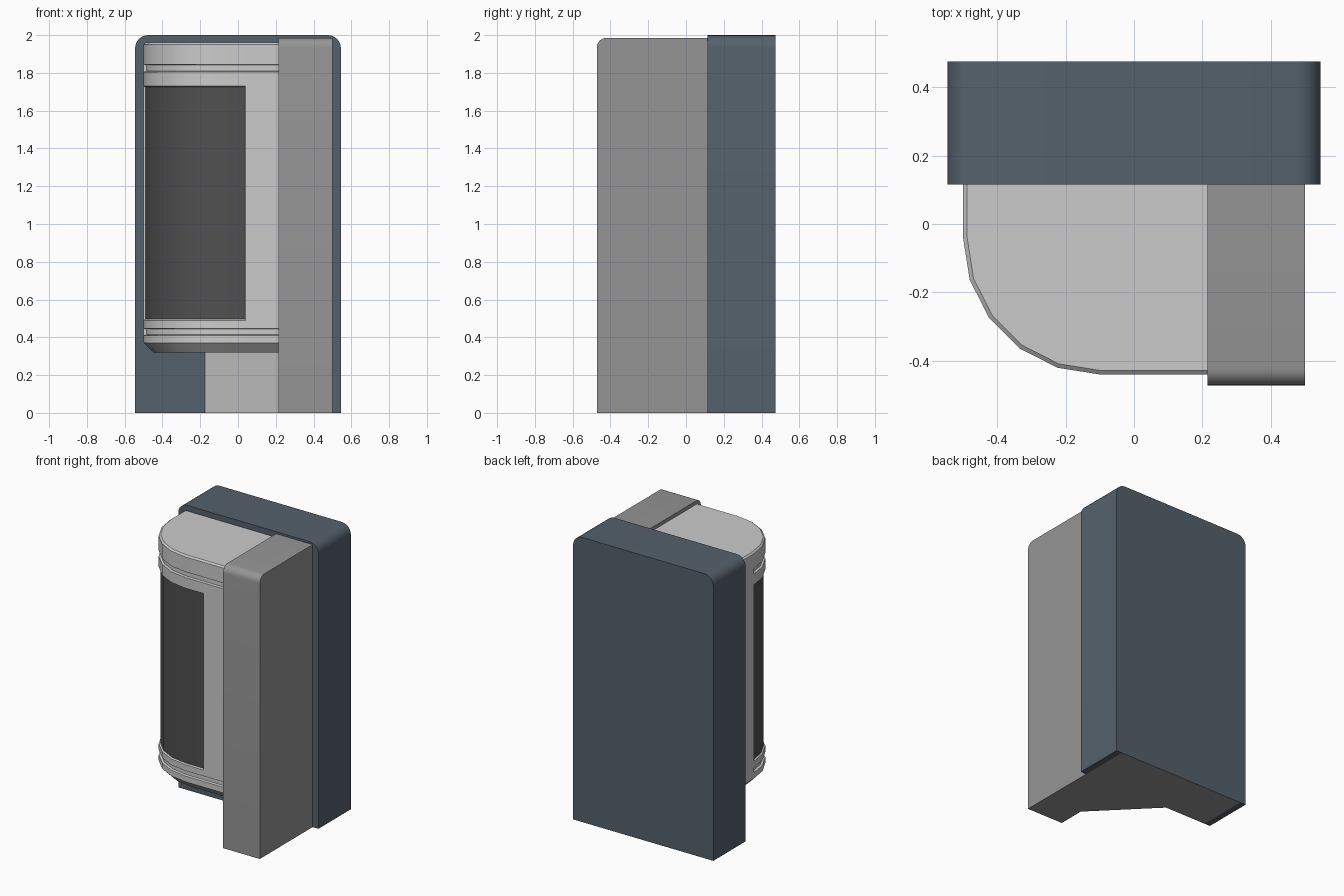
import bpy, bmesh
from math import sin, cos, radians

if "Cube" in bpy.data.objects:
    bpy.data.objects.remove(bpy.data.objects["Cube"])


def material(name, rgb):
    m = bpy.data.materials.new(name)
    m.diffuse_color = (*rgb, 1)
    m.use_nodes = True
    m.node_tree.nodes["Principled BSDF"].inputs["Base Color"].default_value = m.diffuse_color
    return m


slate = material("slate", (0.09, 0.12, 0.15))
dark_grey = material("dark_grey", (0.30, 0.30, 0.30))
black = material("screen_black", (0.08, 0.08, 0.08))
light_grey = material("light_grey", (0.8, 0.8, 0.8))


def arc(cx, cy, r, a0, a1, n):
    angles = [radians(a0 + (a1 - a0) * i / n) for i in range(n + 1)]
    return [(cx + r * cos(a), cy + r * sin(a)) for a in angles]


def finish(name, bm, mats):
    bmesh.ops.recalc_face_normals(bm, faces=bm.faces)
    me = bpy.data.meshes.new(name)
    bm.to_mesh(me)
    bm.free()
    for m in mats:
        me.materials.append(m)
    ob = bpy.data.objects.new(name, me)
    bpy.context.collection.objects.link(ob)
    bpy.ops.object.select_all(action='DESELECT')
    ob.select_set(True)
    bpy.context.view_layer.objects.active = ob
    bpy.ops.object.shade_smooth_by_angle(angle=radians(30))
    return ob


def loft(rings):
    """Closed solid through equal-length rings; returns bmesh and side[ring][segment]."""
    bm = bmesh.new()
    vs = [[bm.verts.new(p) for p in ring] for ring in rings]
    n = len(vs[0])
    bm.faces.new(vs[0])
    bm.faces.new(vs[-1])
    side = [[bm.faces.new((a[i], a[(i + 1) % n], b[(i + 1) % n], b[i])) for i in range(n)]
            for a, b in zip(vs, vs[1:])]
    return bm, side


# Back panel with rounded top corners; the middle of its underside is grey
R = 0.07
profile = [(-0.545, 0), (-0.5, 0), (0.5, 0), (0.545, 0)]
profile += arc(0.545 - R, 2 - R, R, 0, 90, 6) + arc(-0.545 + R, 2 - R, R, 90, 180, 6)
bm, side = loft([[(x, y, z) for x, z in profile] for y in (0.115, 0.475)])
side[0][1].material_index = 1
finish("back_panel", bm, [slate, dark_grey])

# Right column with a rounded upper front edge
profile = [(0.115, 0), (0.115, 1.985)] + arc(-0.472 + 0.05, 1.935, 0.05, 90, 180, 6) + [(-0.472, 0)]
bm, _ = loft([[(x, y, z) for y, z in profile] for x in (0.215, 0.5)])
finish("right_column", bm, [dark_grey])

# Wedge-shaped support below the body
profile = [(0.215, -0.28), (0.215, 0.115), (-0.175, 0.115)]
bm, side = loft([[(x, y, z) for x, y in profile] for z in (0, 0.34)])
bm.faces.ensure_lookup_table()
bm.faces[0].material_index = 1
finish("lower_support", bm, [light_grey, dark_grey])


# Curved body
def body_ring(z, off):
    pts = [(-0.5 + off, 0.115)] + arc(-0.1, -0.04, 0.4 - off, 180, 270, 5)
    pts += [(0.04, -0.44 + off), (0.23, -0.44 + off), (0.23, 0.115)]
    return [(x, y, z) for x, y in pts]


levels = [(0.32, 0.05), (0.37, 0), (0.41, 0), (0.447, 0), (0.49, 0), (1.73, 0),
          (1.805, 0), (1.845, 0), (1.95, 0), (1.96, 0.012)]
bm, side = loft([body_ring(z, off) for z, off in levels])

# Two narrow grooves and the recessed dark screen
screen = side[4][1:7]
for f in screen:
    f.material_index = 1
groups = [(screen, 0.006, -0.01), (side[2][1:8], 0.004, -0.015), (side[6][1:8], 0.004, -0.015)]
bmesh.ops.recalc_face_normals(bm, faces=bm.faces)
for faces, width, depth in groups:
    rim = bmesh.ops.inset_region(bm, faces=faces, thickness=width, depth=depth,
                                 use_even_offset=True, use_boundary=True)
    for f in rim["faces"]:
        f.material_index = 0
finish("curved_body", bm, [light_grey, black])
